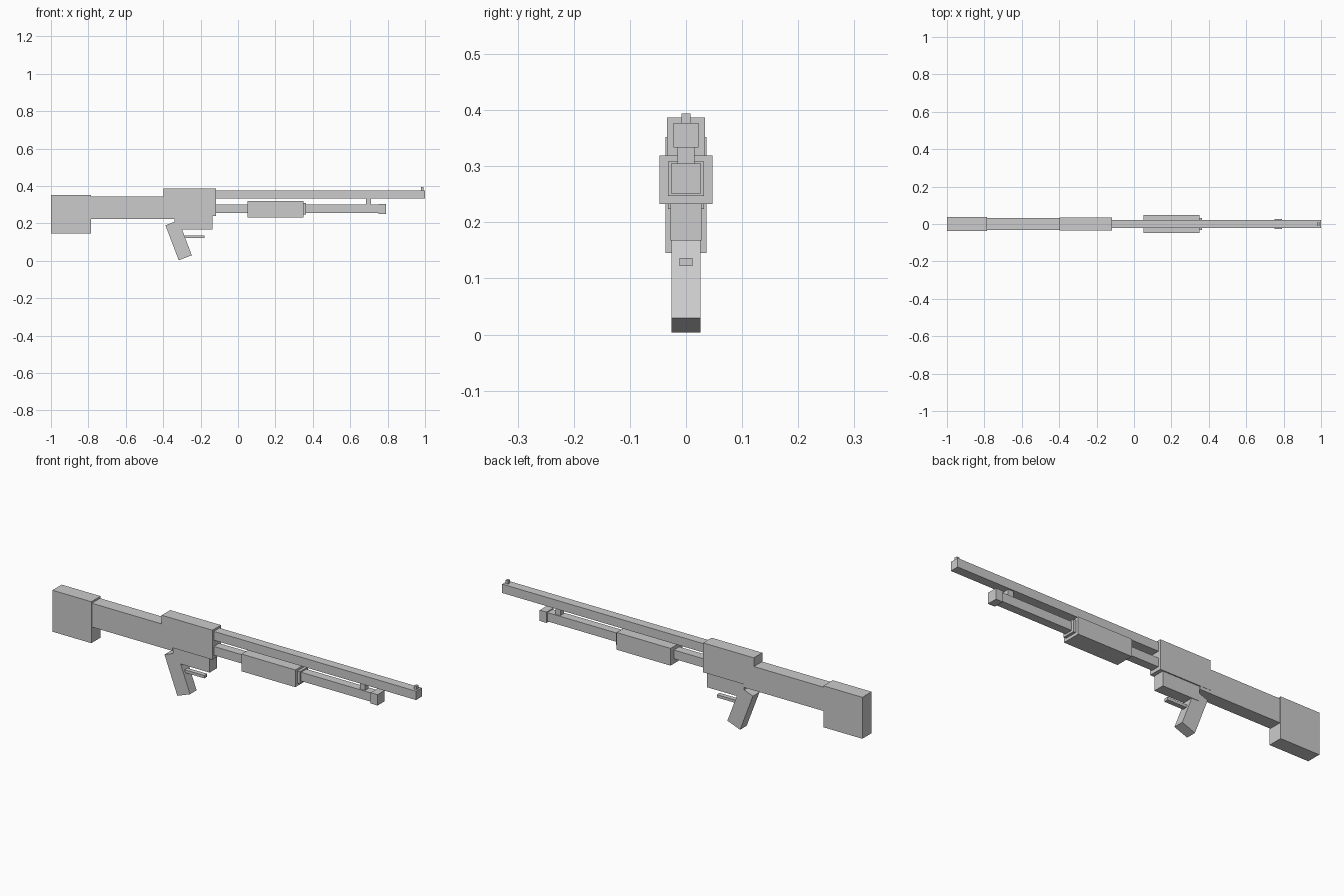
import bpy, bmesh, math
from mathutils import Matrix


def box(name, x0, x1, z0, z1, half_y, tilt=0.0):
    """Box centred on y = 0, optionally tilted about the y axis."""
    bm = bmesh.new()
    bmesh.ops.create_cube(bm, size=1.0)
    bmesh.ops.transform(bm, verts=bm.verts,
                        matrix=Matrix.Diagonal((x1 - x0, 2 * half_y, z1 - z0, 1)))
    mesh = bpy.data.meshes.new(name)
    bm.to_mesh(mesh)
    bm.free()
    ob = bpy.data.objects.new(name, mesh)
    ob.location = ((x0 + x1) / 2, 0, (z0 + z1) / 2)
    ob.rotation_euler.y = tilt
    bpy.context.collection.objects.link(ob)
    return ob


# Stock
box("butt", -1.0, -0.785, 0.145, 0.352, 0.0365)
box("stock", -0.785, -0.34, 0.224, 0.343, 0.0325)

# Receiver, with the narrower trigger housing underneath
box("receiver", -0.398, -0.118, 0.24, 0.387, 0.0335)
box("trigger_housing", -0.34, -0.137, 0.168, 0.24, 0.028)

# Grip leans back at the top
box("grip", -0.355, -0.28, 0.01, 0.21, 0.026, math.radians(-20.8))
box("trigger", -0.29, -0.178, 0.122, 0.136, 0.0115)

# Barrel and front sight
box("barrel", -0.118, 1.0, 0.333, 0.377, 0.0225)
box("front_sight", 0.978, 0.992, 0.377, 0.394, 0.008)

# Magazine tube, pump and barrel clamp
box("magazine_tube", -0.118, 0.752, 0.257, 0.301, 0.021)
box("tube_cap", 0.752, 0.79, 0.251, 0.305, 0.0265)
box("pump", 0.052, 0.35, 0.233, 0.319, 0.0475)
box("pump_collar", 0.35, 0.364, 0.247, 0.308, 0.032)
box("barrel_clamp", 0.684, 0.712, 0.301, 0.333, 0.015)
